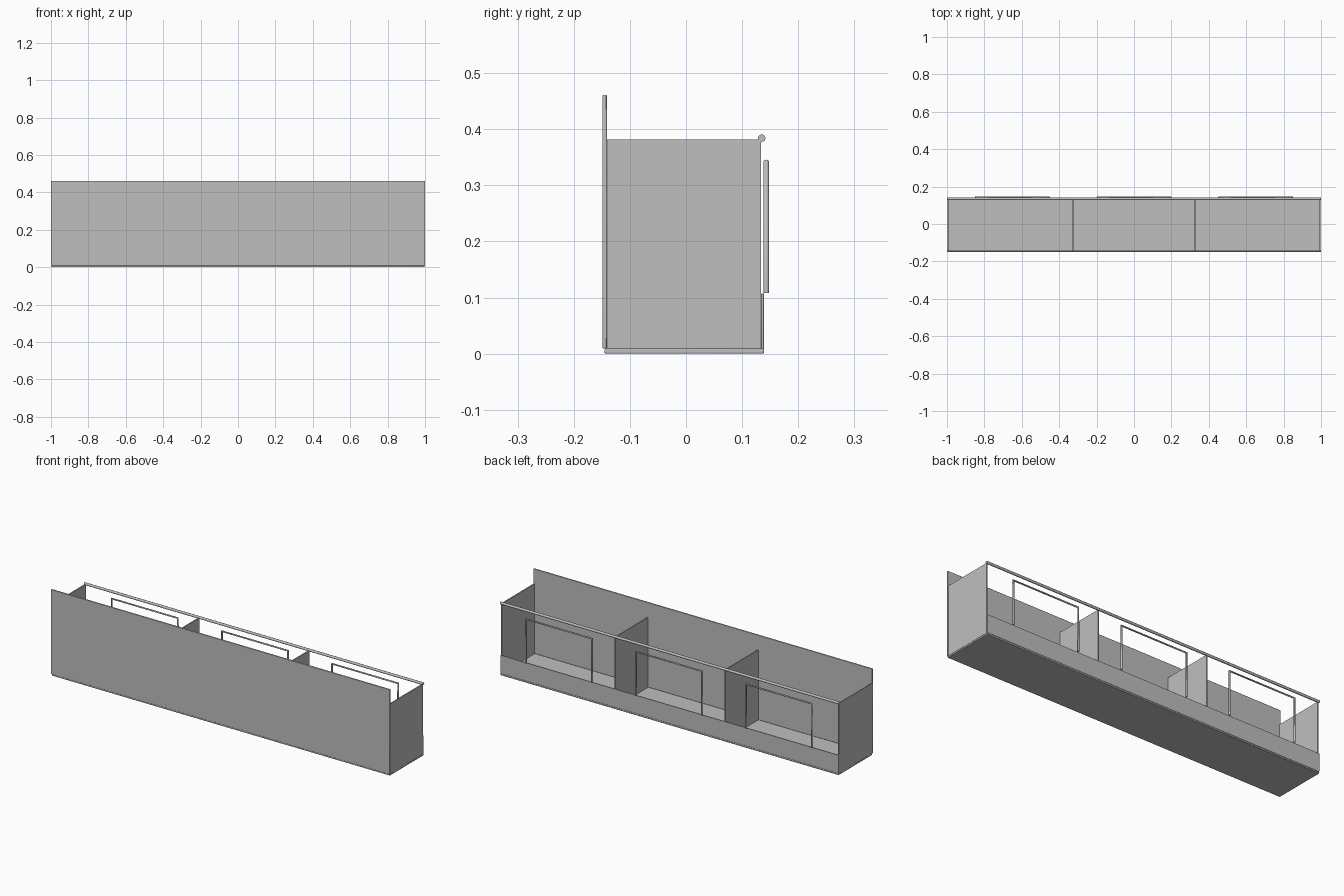
import bpy, math
from mathutils import Vector

cube = bpy.data.objects.get("Cube")
if cube:
    bpy.data.objects.remove(cube, do_unlink=True)

# One plain grey for the whole trough
grey = bpy.data.materials.new("plain_grey")
grey.use_nodes = True
colour = (0.52, 0.52, 0.52, 1)
grey.diffuse_color = colour
grey.node_tree.nodes["Principled BSDF"].inputs["Base Color"].default_value = colour


def panel(name, x, y, z, round_edge=0):
    """Box spanning the given (min, max) ranges, optionally with rounded edges."""
    spans = (x, y, z)
    bpy.ops.mesh.primitive_cube_add(size=1, location=[sum(s) / 2 for s in spans])
    ob = bpy.context.object
    ob.name = name
    ob.scale = [s[1] - s[0] for s in spans]
    bpy.ops.object.transform_apply(location=False, rotation=False, scale=True)
    ob.data.materials.append(grey)
    if round_edge:
        bevel = ob.modifiers.new("rounded_edges", 'BEVEL')
        bevel.width = round_edge
        bevel.segments = 2
        bpy.ops.object.shade_smooth_by_angle(angle=math.radians(50))
    return ob


def tube(name, points, radius):
    """Round bar swept along straight runs."""
    curve = bpy.data.curves.new(name, 'CURVE')
    curve.dimensions = '3D'
    curve.bevel_depth = radius
    curve.bevel_resolution = 2
    curve.use_fill_caps = True
    line = curve.splines.new('POLY')
    line.points.add(len(points) - 1)
    for p, co in zip(line.points, points):
        p.co = (*co, 1)
    curve.materials.append(grey)
    ob = bpy.data.objects.new(name, curve)
    bpy.context.collection.objects.link(ob)
    return ob


# Floor, tall front wall and low rear curb
panel("floor", (-0.998, 0.998), (-0.145, 0.139), (0, 0.009), 0.002)
panel("tall_wall", (-1, 1), (-0.149, -0.141), (0.009, 0.461), 0.002)
panel("low_curb", (-0.998, 0.998), (0.134, 0.139), (0.009, 0.107), 0.001)

# End panels and inner dividers
for side, label in ((-1, "right"), (1, "left")):
    for kind, x, half in (("end_panel", 0.995, 0.003), ("divider", 0.325, 0.003)):
        panel(f"{label}_{kind}", (side * x - half, side * x + half),
              (-0.141, 0.134), (0.009, 0.382))

# Long top rail
tube("top_rail", [(-1, 0.135, 0.384), (1, 0.135, 0.384)], 0.007)

# Three hoop bars standing behind the curb
for label, x in (("right", -0.65), ("middle", 0), ("left", 0.65)):
    path = [(x - 0.195, 0.143, 0.108), (x - 0.195, 0.143, 0.342),
            (x + 0.195, 0.143, 0.342), (x + 0.195, 0.143, 0.108)]
    tube(f"{label}_hoop", path, 0.005)
